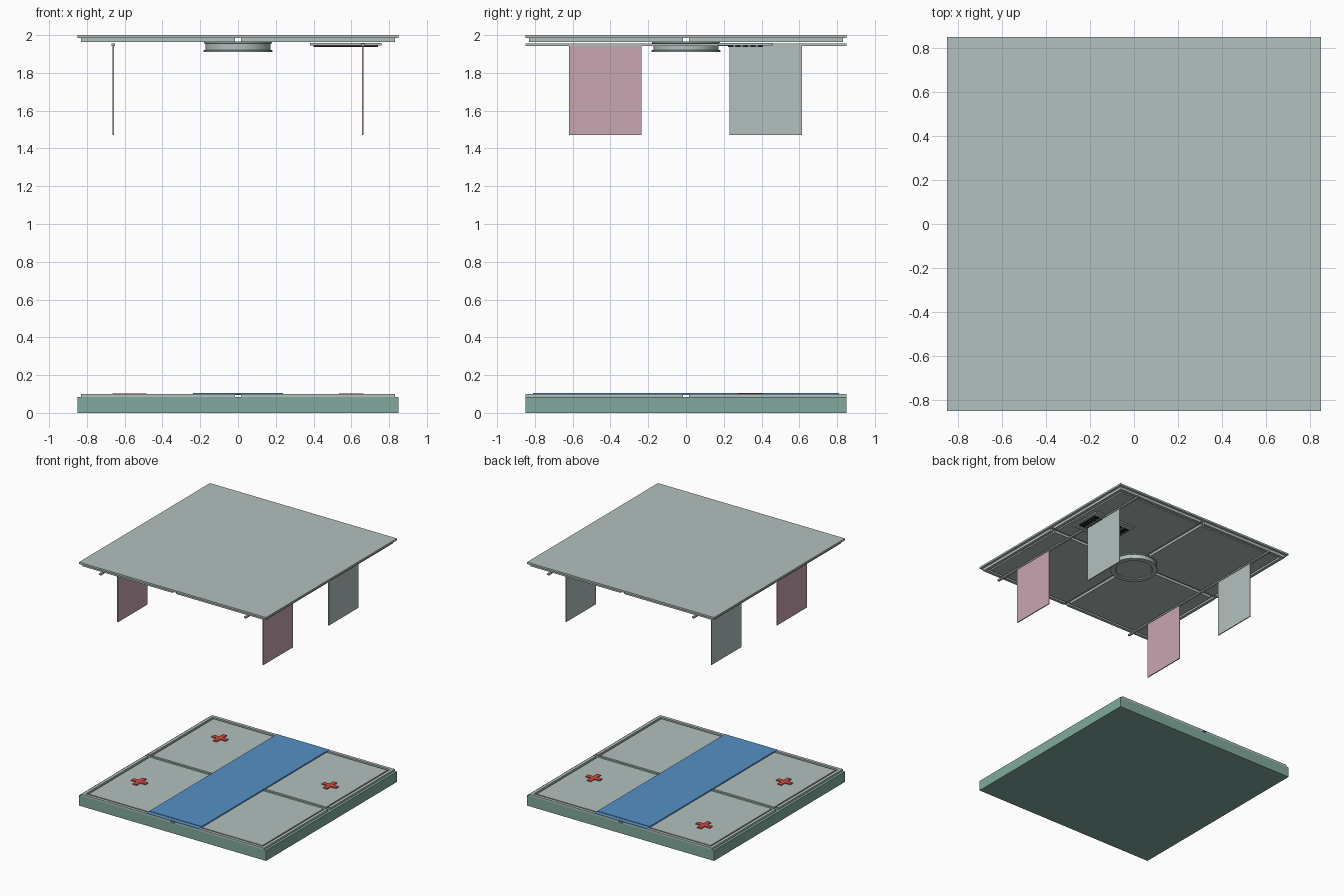
import bpy, math

cube = bpy.data.objects.get("Cube")
if cube:
    bpy.data.objects.remove(cube, do_unlink=True)


def material(name, r, g, b):
    m = bpy.data.materials.new(name)
    m.use_nodes = True
    m.diffuse_color = (r, g, b, 1)
    m.node_tree.nodes["Principled BSDF"].inputs["Base Color"].default_value = (r, g, b, 1)
    return m


GREY = material("pale_grey", 0.45, 0.53, 0.52)
TEAL = material("teal", 0.22, 0.40, 0.34)
PINK = material("dusty_pink", 0.58, 0.38, 0.45)
BLUE = material("walkway_blue", 0.09, 0.28, 0.55)
RED = material("cross_red", 0.60, 0.07, 0.05)
BLACK = material("vent_black", 0.015, 0.018, 0.02)


def box(name, x, y, z, mat):
    """Box from (min, max) ranges on each axis."""
    (x0, x1), (y0, y1), (z0, z1) = sorted(x), sorted(y), sorted(z)
    verts = [(a, b, c) for a in (x0, x1) for b in (y0, y1) for c in (z0, z1)]
    faces = [(0, 1, 3, 2), (4, 6, 7, 5), (0, 4, 5, 1),
             (2, 3, 7, 6), (0, 2, 6, 4), (1, 5, 7, 3)]
    me = bpy.data.meshes.new(name)
    me.from_pydata(verts, [], faces)
    me.materials.append(mat)
    ob = bpy.data.objects.new(name, me)
    bpy.context.collection.objects.link(ob)
    return ob


def lathe(name, profile, mat, steps=48):
    """Closed solid of revolution; profile runs from axis to axis."""
    ring = profile[1:-1]
    verts = [(r * math.cos(2 * math.pi * i / steps), r * math.sin(2 * math.pi * i / steps), z)
             for r, z in ring for i in range(steps)]
    faces = [(j * steps + i, j * steps + (i + 1) % steps,
              (j + 1) * steps + (i + 1) % steps, (j + 1) * steps + i)
             for j in range(len(ring) - 1) for i in range(steps)]
    verts += [(0, 0, profile[0][1]), (0, 0, profile[-1][1])]
    top, end, last = len(verts) - 2, len(verts) - 1, (len(ring) - 1) * steps
    for i in range(steps):
        n = (i + 1) % steps
        faces += [(top, n, i), (end, last + i, last + n)]
    me = bpy.data.meshes.new(name)
    me.from_pydata(verts, [], faces)
    me.materials.append(mat)
    ob = bpy.data.objects.new(name, me)
    bpy.context.collection.objects.link(ob)
    bpy.ops.object.select_all(action='DESELECT')
    ob.select_set(True)
    bpy.context.view_layer.objects.active = ob
    bpy.ops.object.shade_smooth_by_angle()
    return ob


EDGE, GAP = 0.85, 0.016

# Floor slab and ceiling plate
box("floor_slab", (-EDGE, EDGE), (-EDGE, EDGE), (0, 0.085), TEAL)
box("ceiling_plate", (-EDGE, EDGE), (-EDGE, EDGE), (1.985, 2), GREY)


# Four tiles with an L-shaped trim round the outer corner of each
def tile_layer(name, z_tile, z_trim, y_end):
    for sx in (-1, 1):
        for sy in (-1, 1):
            def span(s, a, b):
                return (s * a, s * b)
            box(name + "_tile", span(sx, GAP, 0.79), span(sy, GAP, y_end - 0.04), z_tile, GREY)
            box(name + "_side_trim", span(sx, 0.805, 0.83), span(sy, GAP, y_end), z_trim, GREY)
            box(name + "_end_trim", span(sx, GAP, 0.805), span(sy, y_end - 0.025, y_end),
                z_trim, GREY)


tile_layer("floor", (0.085, 0.096), (0.085, 0.1), EDGE)
tile_layer("ceiling", (1.965, 1.985), (1.963, 1.985), 0.83)

# Blue walkway
box("walkway_base", (-0.24, 0.24), (-EDGE, EDGE), (0.096, 0.101), BLUE)
box("walkway_top", (-0.238, 0.238), (-0.81, 0.81), (0.101, 0.104), BLUE)

# Red floor crosses
for cx, cy in ((-0.6, -0.42), (-0.55, 0.55), (0.6, 0.34)):
    box("cross_bar", (cx - 0.065, cx + 0.065), (cy - 0.018, cy + 0.018), (0.096, 0.103), RED)
    for s in (-1, 1):
        box("cross_arm", (cx - 0.018, cx + 0.018), (cy + s * 0.018, cy + s * 0.065),
            (0.096, 0.103), RED)

# Curtain rails and curtains
for sx in (-1, 1):
    x = sx * 0.66
    box("curtain_rail", (x - 0.009, x + 0.009), (-EDGE, EDGE), (1.943, 1.955), GREY)
    for y, mat, name in (((-0.62, -0.235), PINK, "pink_curtain"),
                         ((0.23, 0.615), GREY, "grey_curtain")):
        box(name, (x - 0.004, x + 0.004), y, (1.47, 1.944), mat)

# Round ceiling lamp with a recessed lens
lathe("ceiling_lamp", [(0, 1.966), (0.18, 1.966), (0.18, 1.957), (0.172, 1.955), (0.172, 1.922),
                       (0.182, 1.919), (0.182, 1.911), (0.145, 1.911), (0.14, 1.918),
                       (0, 1.918)][::-1], GREY)

# Ceiling vent: frame, dark slots and dividers
box("vent_frame", (0.38, 0.76), (0.17, 0.46), (1.945, 1.957), GREY)
for i in range(5):
    y = 0.235 + i * 0.04
    box("vent_slot", (0.40, 0.74), (y - 0.013, y + 0.013), (1.938, 1.945), BLACK)
for i in range(1, 6):
    x = 0.40 + i * 0.34 / 6
    box("vent_divider", (x - 0.006, x + 0.006), (0.222, 0.408), (1.937, 1.945), GREY)
